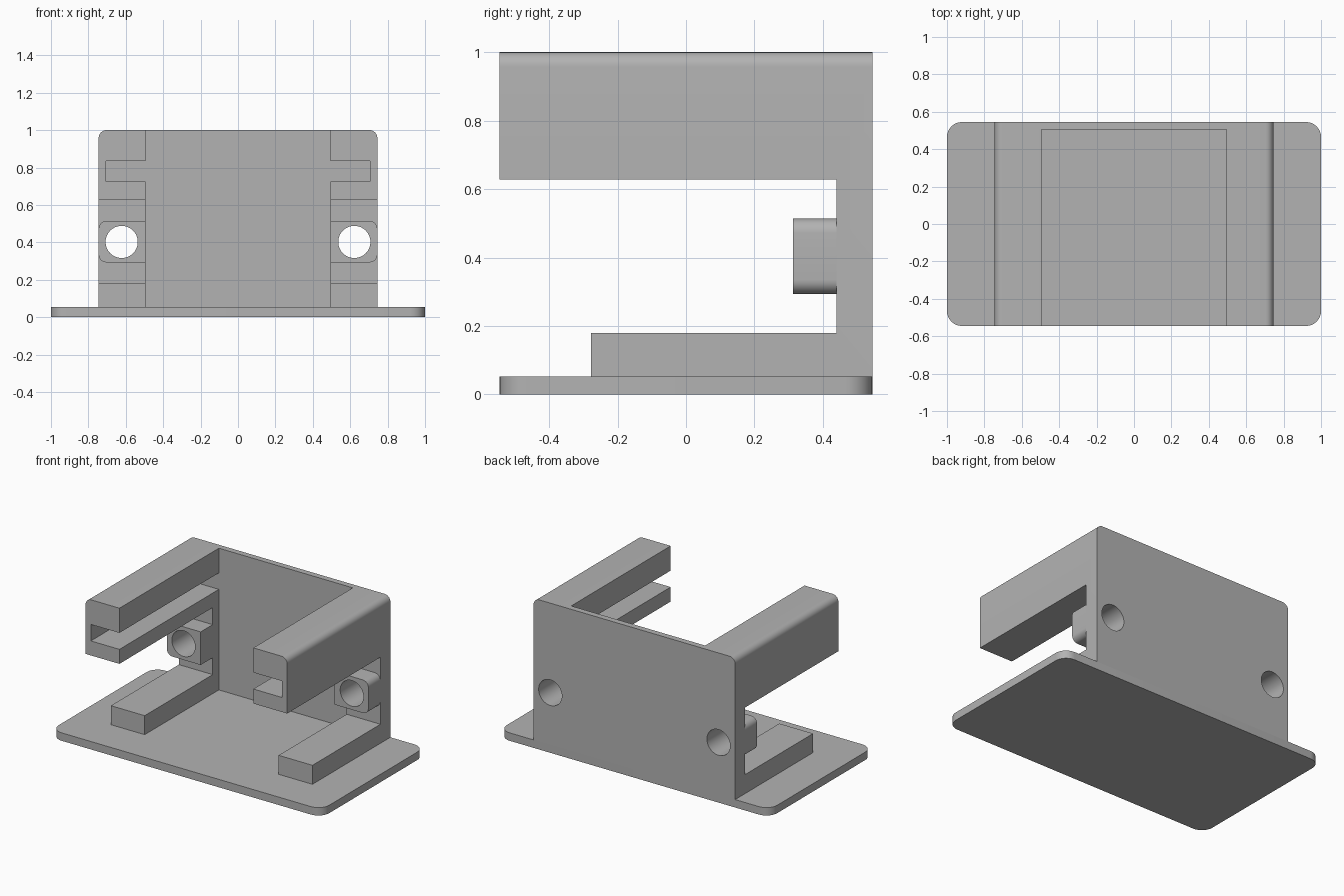
import bpy
import bmesh
from math import radians, cos, sin
from mathutils import Matrix, Vector

if "Cube" in bpy.data.objects:
    bpy.data.objects.remove(bpy.data.objects["Cube"])

grey = bpy.data.materials.new("plain grey")
grey.use_nodes = True
GREY = (0.45, 0.45, 0.45, 1)
grey.diffuse_color = GREY
grey.node_tree.nodes["Principled BSDF"].inputs["Base Color"].default_value = GREY


def box(name, x, y, z, radius=0, rounded=None):
    """Box from three ranges; edges whose midpoint passes 'rounded' are bevelled."""
    bm = bmesh.new()
    bmesh.ops.create_cube(bm, size=1)
    for v in bm.verts:
        v.co = Vector([r[0] if c < 0 else r[1] for c, r in zip(v.co, (x, y, z))])
    if rounded:
        edges = [e for e in bm.edges if rounded((e.verts[0].co + e.verts[1].co) / 2,
                                                e.verts[1].co - e.verts[0].co)]
        bmesh.ops.bevel(bm, geom=edges, offset=radius, segments=8,
                        profile=0.5, affect='EDGES')
    return finish(name, bm)


def rod(name, x, z, radius):
    """Long cylinder along y, used to drill the screw holes."""
    bm = bmesh.new()
    bmesh.ops.create_cone(bm, cap_ends=True, segments=48, radius1=radius, radius2=radius,
                          depth=3, matrix=Matrix.Translation((x, 0, z))
                          @ Matrix.Rotation(radians(90), 4, 'X'))
    return finish(name, bm)


def finish(name, bm):
    bmesh.ops.recalc_face_normals(bm, faces=bm.faces)
    mesh = bpy.data.meshes.new(name)
    bm.to_mesh(mesh)
    bm.free()
    mesh.materials.append(grey)
    obj = bpy.data.objects.new(name, mesh)
    bpy.context.collection.objects.link(obj)
    return obj


def activate(obj):
    bpy.ops.object.select_all(action='DESELECT')
    obj.select_set(True)
    bpy.context.view_layer.objects.active = obj


def cut(obj, cutter):
    mod = obj.modifiers.new("cut", 'BOOLEAN')
    mod.operation, mod.solver, mod.object = 'DIFFERENCE', 'EXACT', cutter
    activate(obj)
    bpy.ops.object.modifier_apply(modifier=mod.name)
    bpy.data.objects.remove(cutter)


def smooth(obj):
    activate(obj)
    bpy.ops.object.shade_smooth_by_angle(angle=radians(30))


BACK, INNER, OUTER, FLOOR = 0.545, 0.495, 0.745, 0.053
PILLAR, HOLE_X, HOLE_Z, HOLE_R = 0.44, 0.622, 0.402, 0.086

# Base plate with rounded corners
base = box("base_plate", (-1, 1), (-BACK, BACK), (0, FLOOR), 0.08,
           lambda mid, d: abs(d.z) > 0.01)
smooth(base)

# Bracket body: back wall, pillars, upper rails and lower rails carved from one block
body = box("bracket_body", (-OUTER, OUTER), (-BACK, BACK), (FLOOR, 1), 0.042,
           lambda mid, d: abs(d.y) > 0.1 and mid.z > 0.9)
cut(body, box("centre_cutter", (-INNER, INNER), (-2, 0.505), (-1, 2)))
cut(body, box("side_cutter", (-2, 2), (-2, PILLAR), (0.18, 0.628)))
cut(body, box("rail_front_cutter", (-2, 2), (-2, -0.278), (-1, 0.4)))
for s in (-1, 1):
    slot = sorted((s * 0.4, s * 0.706))
    cut(body, box("slot_cutter", slot, (-2, 0.505), (0.725, 0.835)))
    cut(body, rod("hole_cutter", s * HOLE_X, HOLE_Z, HOLE_R))
smooth(body)

# Screw bosses standing on the pillars
for s, side in ((-1, "right"), (1, "left")):
    boss = box(side + "_screw_boss", sorted((s * INNER, s * OUTER)), (0.313, PILLAR),
               (0.293, 0.514), 0.042,
               lambda mid, d: abs(d.y) > 0.05 and s * mid.x > 0.7)
    cut(boss, rod("hole_cutter", s * HOLE_X, HOLE_Z, HOLE_R))
    smooth(boss)
